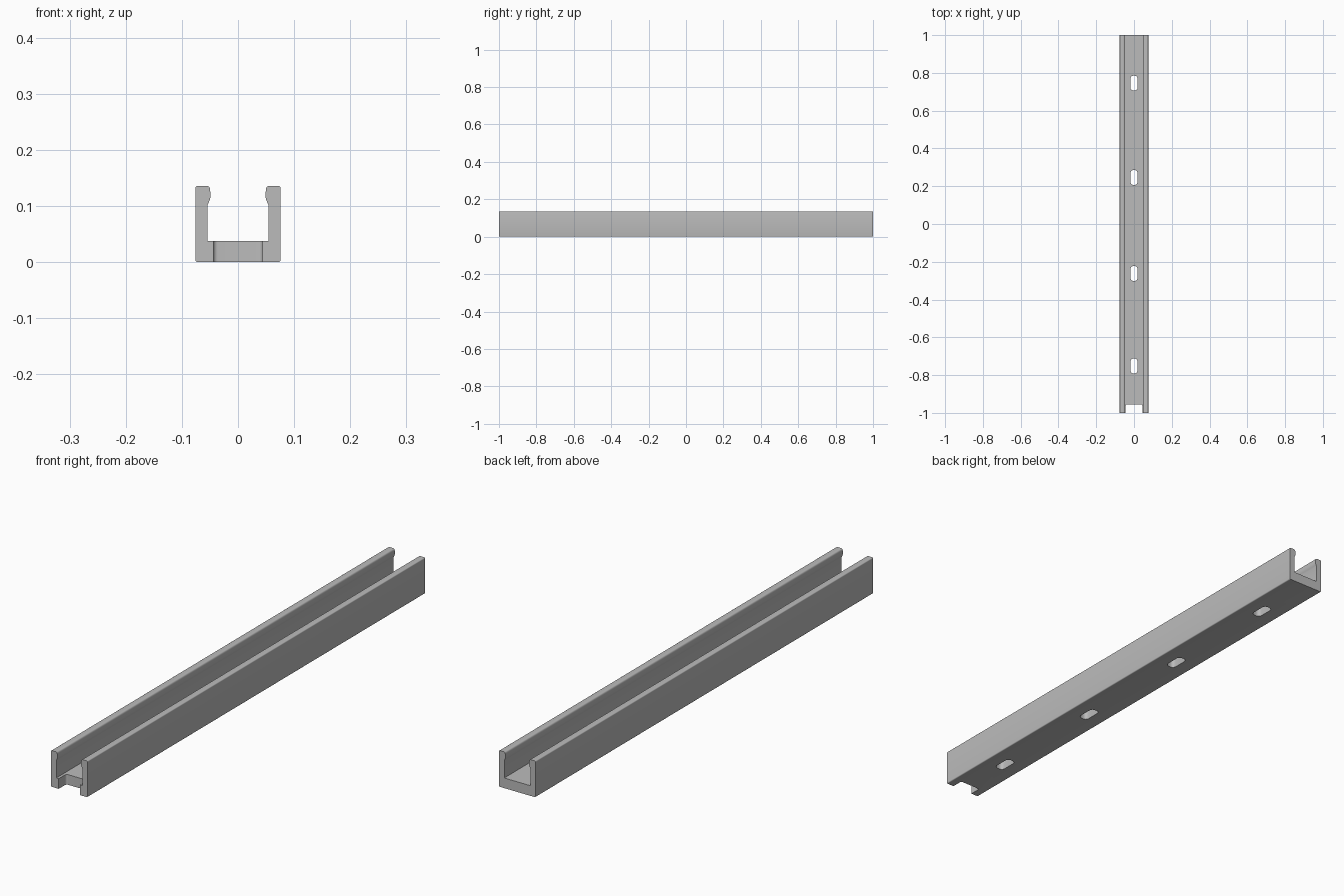
import bpy, bmesh
from math import cos, sin, radians
from mathutils import Vector

if "Cube" in bpy.data.objects:
    bpy.data.objects.remove(bpy.data.objects["Cube"])

grey = bpy.data.materials.new("grey_metal")
grey.use_nodes = True
COLOUR = (0.5, 0.5, 0.5, 1)
grey.diffuse_color = COLOUR
grey.node_tree.nodes["Principled BSDF"].inputs["Base Color"].default_value = COLOUR


def prism(name, outline, to_3d, depth):
    """Closed 2D outline, placed by to_3d and swept along depth."""
    bm = bmesh.new()
    face = bm.faces.new([bm.verts.new(to_3d(u, v)) for u, v in outline])
    swept = bmesh.ops.extrude_face_region(bm, geom=[face])["geom"]
    bmesh.ops.translate(bm, vec=Vector(depth),
                        verts=[g for g in swept if isinstance(g, bmesh.types.BMVert)])
    bmesh.ops.recalc_face_normals(bm, faces=bm.faces)
    mesh = bpy.data.meshes.new(name)
    bm.to_mesh(mesh)
    bm.free()
    mesh.materials.append(grey)
    obj = bpy.data.objects.new(name, mesh)
    bpy.context.collection.objects.link(obj)
    return obj


def arc(cx, cy, r, start, end, steps=6):
    angles = [radians(start + (end - start) * i / steps) for i in range(steps + 1)]
    return [(cx + r * cos(a), cy + r * sin(a)) for a in angles]


def rounded_rect(hx, hy, r, cy):
    pts = []
    for sx, sy, a in ((1, 1, 0), (-1, 1, 90), (-1, -1, 180), (1, -1, 270)):
        pts += arc(sx * (hx - r), cy + sy * (hy - r), r, a, a + 90)
    return pts


# Channel: half cross-section from floor to lip and down the outside, then mirrored
W, H = 0.076, 0.136
half = [(0.054, 0.038), (0.054, 0.103)]
half += [(0.0515, 0.108), (0.0497, 0.113), (0.049, 0.118), (0.049, 0.122), (0.0497, 0.128)]
half += arc(0.056, H - 0.006, 0.006, 165, 90, 4)
half += arc(W - 0.004, H - 0.004, 0.004, 90, 0, 4)
half += arc(W - 0.004, 0.004, 0.004, 0, -90, 4)
section = half + [(-x, z) for x, z in reversed(half)]
channel = prism("channel_rail", section, lambda x, z: (x, -1, z), (0, 2, 0))

# Cutters: four mounting slots and the open notch at the front end
cuts = [("slot_cutter", rounded_rect(0.0185, 0.039, 0.0145, y))
        for y in (0.746, 0.246, -0.262, -0.752)]
cuts.append(("notch_cutter", rounded_rect(0.044, 0.0725, 0.008, -1.0275)))
for name, outline in cuts:
    cutter = prism(name, outline, lambda x, y: (x, y, -0.05), (0, 0, 0.12))
    cutter.hide_render = True
    cutter.hide_set(True)
    mod = channel.modifiers.new(name, "BOOLEAN")
    mod.operation = "DIFFERENCE"
    mod.solver = "EXACT"
    mod.object = cutter

# Bake the cuts, remove the cutters and smooth the rounded edges
graph = bpy.context.evaluated_depsgraph_get()
baked = bpy.data.meshes.new_from_object(channel.evaluated_get(graph))
cutters = [m.object for m in channel.modifiers]
channel.modifiers.clear()
channel.data = baked
for cutter in cutters:
    bpy.data.objects.remove(cutter)
bpy.ops.object.select_all(action="DESELECT")
channel.select_set(True)
bpy.context.view_layer.objects.active = channel
bpy.ops.object.shade_smooth_by_angle(angle=radians(35))
